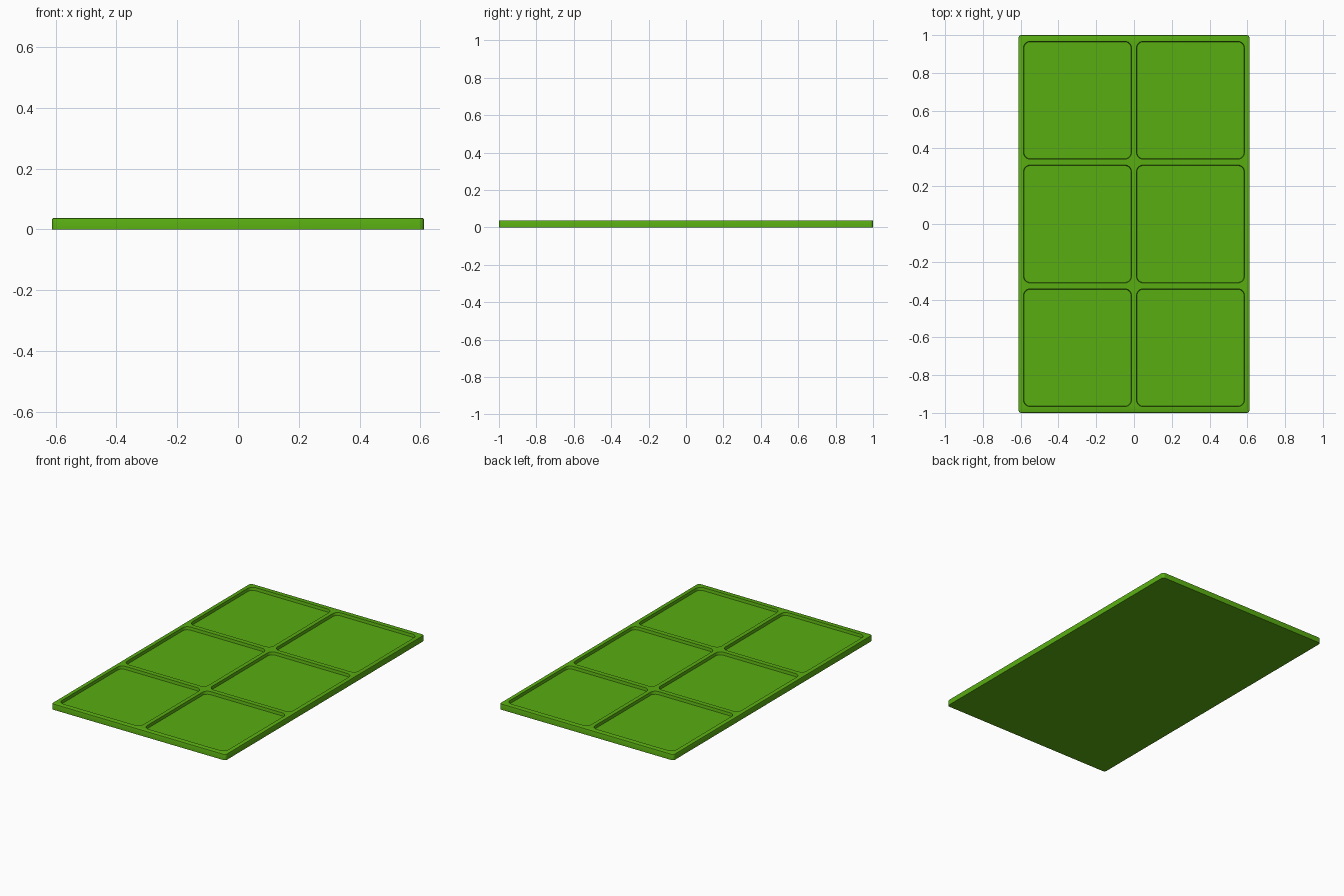
import bpy, bmesh, math

if "Cube" in bpy.data.objects:
    bpy.data.objects.remove(bpy.data.objects["Cube"])


def rounded_block(name, cx, cy, hx, hy, radius, layers, seg=6):
    """Rounded rectangle lofted through (inset, z) layers and capped."""
    bm = bmesh.new()
    rings = []
    for inset, z in layers:
        r = radius - inset
        ring = []
        for i, (sx, sy) in enumerate([(1, 1), (-1, 1), (-1, -1), (1, -1)]):
            for k in range(seg + 1):
                a = math.pi / 2 * (i + k / seg)
                ring.append(bm.verts.new((cx + sx * (hx - radius) + r * math.cos(a),
                                          cy + sy * (hy - radius) + r * math.sin(a), z)))
        rings.append(ring)
    n = len(rings[0])
    for lo, hi in zip(rings, rings[1:]):
        for i in range(n):
            bm.faces.new((lo[i], lo[(i + 1) % n], hi[(i + 1) % n], hi[i]))
    bm.faces.new(rings[0][::-1])
    bm.faces.new(rings[-1])
    mesh = bpy.data.meshes.new(name)
    bm.to_mesh(mesh)
    bm.free()
    obj = bpy.data.objects.new(name, mesh)
    bpy.context.collection.objects.link(obj)
    return obj


# Tray slab with softened corners and top edge
H = 0.037
tray = rounded_block("tray", 0, 0, 0.612, 1.0, 0.016,
                     [(0, 0), (0, H - 0.004), (0.0012, H - 0.0012), (0.004, H)])
green = bpy.data.materials.new("green")
green.diffuse_color = (0.10, 0.42, 0.006, 1)
green.use_nodes = True
green.node_tree.nodes["Principled BSDF"].inputs["Base Color"].default_value = green.diffuse_color
tray.data.materials.append(green)

# Six shallow square pockets, two columns by three rows
cutters = []
for col in (-1, 1):
    for row in (-1, 0, 1):
        c = rounded_block("pocket_cutter", col * 0.299, row * 0.655, 0.286, 0.312, 0.035,
                          [(0.003, 0.019), (0, H), (0, H + 0.02)])
        c.hide_render = True
        cutters.append(c)
        mod = tray.modifiers.new("pocket", 'BOOLEAN')
        mod.operation = 'DIFFERENCE'
        mod.solver = 'EXACT'
        mod.object = c

# Bake the pockets and drop the cutters
bpy.context.view_layer.objects.active = tray
tray.select_set(True)
for mod in list(tray.modifiers):
    bpy.ops.object.modifier_apply(modifier=mod.name)
for c in cutters:
    bpy.data.objects.remove(c)
bpy.ops.object.shade_smooth_by_angle(angle=math.radians(30))
